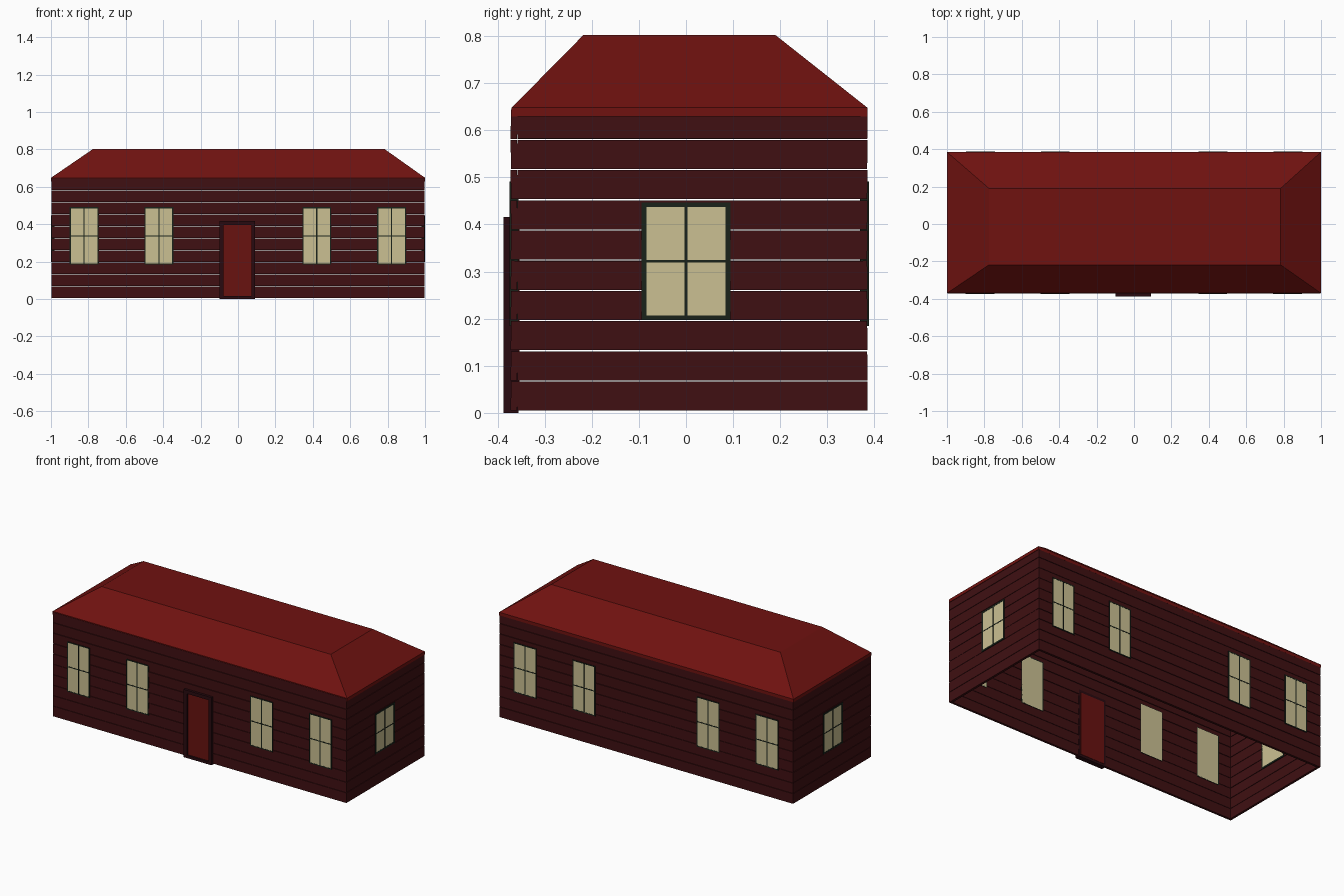
import bpy, bmesh, random
from mathutils import Matrix, Vector
from math import radians

if "Cube" in bpy.data.objects:
    bpy.data.objects.remove(bpy.data.objects["Cube"])

random.seed(4)


def material(name, r, g, b):
    m = bpy.data.materials.new(name)
    m.diffuse_color = (r, g, b, 1)
    m.use_nodes = True
    m.node_tree.nodes["Principled BSDF"].inputs["Base Color"].default_value = m.diffuse_color
    return m


WALL = material("dark_red_boards", 0.05, 0.005, 0.006)
ROOF = material("roof_red", 0.16, 0.006, 0.005)
DOOR = material("door_red", 0.14, 0.006, 0.005)
JAMB = material("door_trim", 0.022, 0.003, 0.005)
TRIM = material("window_trim", 0.010, 0.016, 0.010)
GLASS = material("window_glass", 0.60, 0.53, 0.29)

X0, X1 = -0.997, 0.997        # outer wall faces
Y0, Y1 = -0.372, 0.385
WALL_T = 0.014


def add_box(bm, lo, hi, rot=None):
    lo, hi = Vector(lo), Vector(hi)
    mat = Matrix.Translation((lo + hi) / 2)
    if rot:
        mat = mat @ rot
    bmesh.ops.create_cube(bm, size=1, matrix=mat @ Matrix.Diagonal((*(hi - lo), 1)))


def finish(bm, name, mat, matrix=None):
    if matrix:
        bm.transform(matrix)
    me = bpy.data.meshes.new(name)
    bm.to_mesh(me)
    bm.free()
    me.materials.append(mat)
    ob = bpy.data.objects.new(name, me)
    bpy.context.collection.objects.link(ob)
    return ob


# Each wall is drawn facing -y with its outer face on y = 0, then placed
def placed(x, y, angle):
    return Matrix.Translation((x, y, 0)) @ Matrix.Rotation(radians(angle), 4, 'Z')


MID = (Y0 + Y1) / 2
WALLS = {
    "front": (placed(0, Y0, 0), X1),
    "back": (placed(0, Y1, 180), X1),
    "right": (placed(X1, MID, 90), (Y1 - Y0) / 2 - WALL_T),
    "left": (placed(X0, MID, -90), (Y1 - Y0) / 2 - WALL_T),
}


# Horizontal boards with thin gaps between the rows
def board_wall(name, matrix, half):
    bm = bmesh.new()
    rows, base, top = 10, 0.005, 0.646
    step = (top - base) / rows
    for i in range(rows):
        z = base + i * step
        tilt = Matrix.Rotation(random.uniform(-0.02, 0.02), 4, 'X')
        add_box(bm, (-half, 0, z), (half, WALL_T, z + step - 0.0025), tilt)
    finish(bm, name + "_wall_boards", WALL, matrix)


# Glass through the wall, border trim and crossing glazing bars
def window(name, matrix, cx, hw, z0, z1, b):
    out, back = -0.002, WALL_T + 0.002
    bm = bmesh.new()
    add_box(bm, (cx - hw, out, z0), (cx + hw, back, z1))
    finish(bm, name + "_glass", GLASS, matrix)
    bm = bmesh.new()
    f = -0.003
    for s in (-1, 1):
        e = cx + s * hw
        add_box(bm, (e - b / 2, f, z0 - b / 2), (e + b / 2, back, z1 + b / 2))
    for z in (z0, z1):
        add_box(bm, (cx - hw, f, z - b / 2), (cx + hw, back, z + b / 2))
    zm = (z0 + z1) / 2
    add_box(bm, (cx - 0.003, f, z0), (cx + 0.003, 0, z1))
    add_box(bm, (cx - hw, f, zm - 0.003), (cx + hw, 0, zm + 0.003))
    finish(bm, name + "_trim", TRIM, matrix)


for side, (matrix, half) in WALLS.items():
    board_wall(side, matrix, half)
    if side in ("front", "back"):
        for i, cx in enumerate((-0.823, -0.423, 0.421, 0.821)):
            window(f"{side}_window_{i + 1}", matrix, cx, 0.074, 0.187, 0.488, 0.006)
    else:
        cx = -MID if side == "right" else MID
        window(side + "_window", matrix, cx, 0.089, 0.202, 0.442, 0.010)

# Door leaf and its projecting frame
bm = bmesh.new()
add_box(bm, (-0.085, -0.376, 0.014), (0.08, -0.354, 0.40))
finish(bm, "door", DOOR)

bm = bmesh.new()
add_box(bm, (-0.098, -0.387, 0), (-0.077, -0.356, 0.416))
add_box(bm, (0.071, -0.387, 0), (0.091, -0.356, 0.416))
add_box(bm, (-0.077, -0.387, 0.395), (0.071, -0.356, 0.416))
add_box(bm, (-0.077, -0.387, 0), (0.071, -0.356, 0.016))
finish(bm, "door_frame", JAMB)

# Hipped roof: shallow slab with a flat-topped taper
bm = bmesh.new()
sections = [(-1, 1, -0.370, 0.385, 0.629),
            (-1, 1, -0.370, 0.385, 0.648),
            (-0.775, 0.783, -0.218, 0.190, 0.802)]
rings = [[bm.verts.new((x, y, z)) for x, y in ((a, c), (b, c), (b, d), (a, d))]
         for a, b, c, d, z in sections]
for lower, upper in zip(rings, rings[1:]):
    for i in range(4):
        j = (i + 1) % 4
        bm.faces.new((lower[i], lower[j], upper[j], upper[i]))
bm.faces.new(rings[-1])
bm.faces.new(rings[0][::-1])
finish(bm, "hipped_roof", ROOF)
